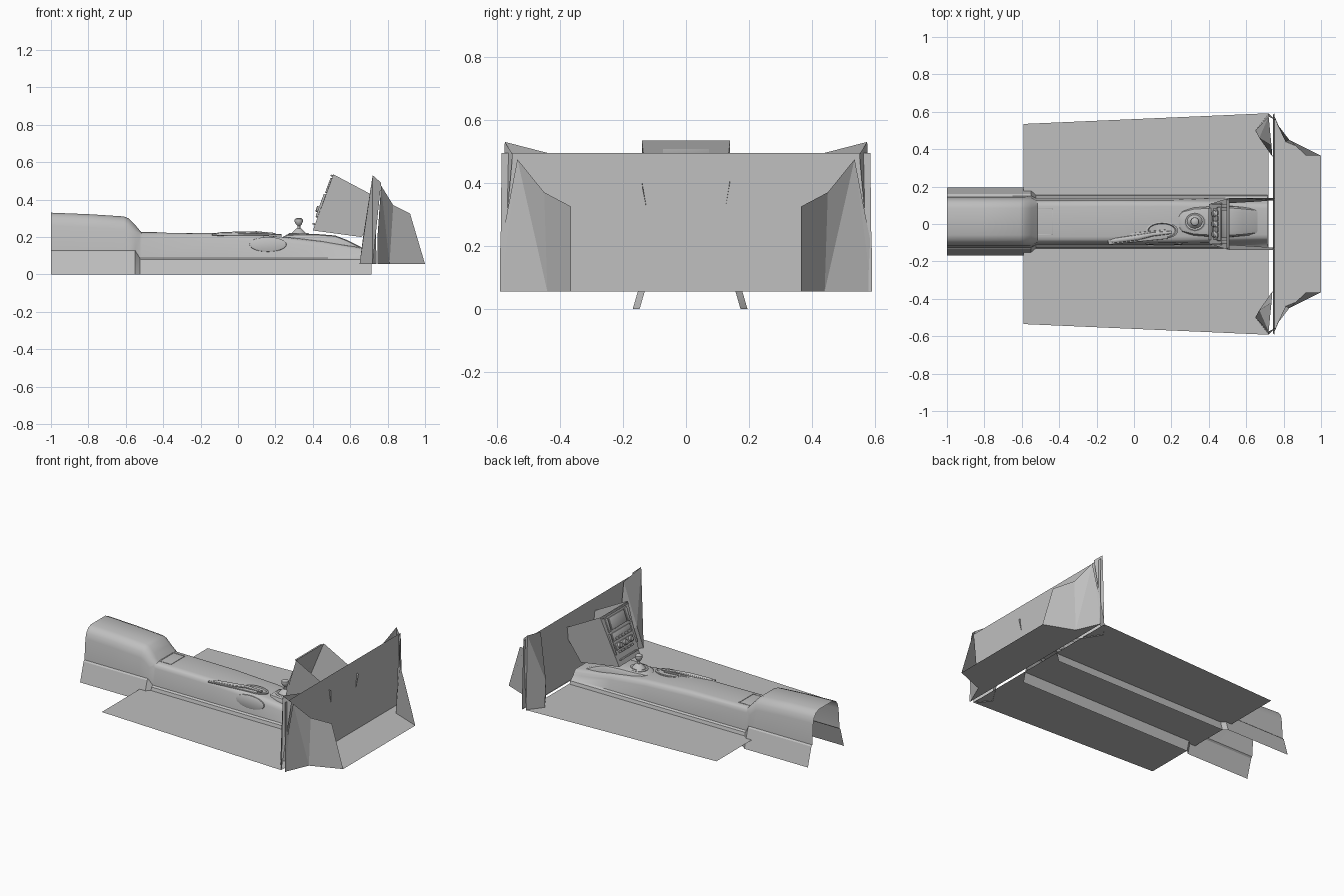
import bpy, bmesh, math
from mathutils import Vector, Matrix

cube = bpy.data.objects.get("Cube")
if cube:
    bpy.data.objects.remove(cube, do_unlink=True)

grey = bpy.data.materials.new("plain_grey")
grey.use_nodes = True
grey.diffuse_color = (0.52, 0.52, 0.52, 1)
grey.node_tree.nodes["Principled BSDF"].inputs["Base Color"].default_value = grey.diffuse_color
MID = 0.013      # sideways centre of the console


def finish(name, bm, smooth=None):
    bmesh.ops.recalc_face_normals(bm, faces=bm.faces)
    mesh = bpy.data.meshes.new(name)
    bm.to_mesh(mesh)
    bm.free()
    obj = bpy.data.objects.new(name, mesh)
    bpy.context.collection.objects.link(obj)
    mesh.materials.append(grey)
    if smooth:
        bpy.ops.object.select_all(action='DESELECT')
        obj.select_set(True)
        bpy.context.view_layer.objects.active = obj
        bpy.ops.object.shade_smooth_by_angle(angle=math.radians(smooth))
    return obj


def sheet(name, points, faces):
    bm = bmesh.new()
    verts = [bm.verts.new(p) for p in points]
    for f in faces:
        bm.faces.new([verts[i] for i in f])
    return finish(name, bm)


def loft(name, rings, closed=False, smooth=30):
    bm = bmesh.new()
    rows = [[bm.verts.new(p) for p in ring] for ring in rings]
    n = len(rows[0])
    for a, b in zip(rows, rows[1:]):
        for i in range(n if closed else n - 1):
            j = (i + 1) % n
            bm.faces.new((a[i], a[j], b[j], b[i]))
    if closed:
        bm.faces.new(rows[0])
        bm.faces.new(rows[-1])
    return finish(name, bm, smooth)


def box(name, size, matrix, bevel=0.003):
    bm = bmesh.new()
    bmesh.ops.create_cube(bm, size=1)
    bmesh.ops.scale(bm, vec=size, verts=bm.verts)
    bmesh.ops.bevel(bm, geom=bm.edges[:], offset=bevel, segments=2, affect='EDGES', profile=0.5)
    bm.transform(matrix)
    return finish(name, bm, 35)


def lathe(name, profile, matrix, stretch=(1, 1), sides=24):
    turns = [2 * math.pi * i / sides for i in range(sides)]
    return loft(name, [[matrix @ Vector((r * math.cos(t) * stretch[0], r * math.sin(t) * stretch[1], z))
                        for t in turns] for r, z in profile], True, 40)


def mirrored(points):
    return [(x, -y, z) for x, y, z in points]


# Floor pan and footwell floor
sheet("floor", [(-.59, -.535, .06), (.72, -.592, .06), (.72, .592, .06), (-.59, .535, .06)], [(0, 1, 2, 3)])
front = [(.745, .59, .055), (.81, .44, .055), (1, .365, .055)]
sheet("footwell_floor", front + mirrored(front)[::-1], [range(6)])

# Firewall
sheet("firewall", [(.75, -.59, .055), (.75, .59, .055), (.742, .585, .495), (.742, -.585, .495)], [(0, 1, 2, 3)])

# Footwell side walls and inner kick panels
wall = [(1, .365, .055), (.92, .365, .325), (.83, .45, .37), (.765, .535, .475),
        (.745, .59, .19), (.745, .59, .055), (.81, .44, .055)]
kick = [(.74, .36, .055), (.65, .5, .055), (.67, .46, .21), (.735, .42, .49),
        (.72, .575, .53), (.72, .59, .055), (.765, .55, .49)]
for side, flip in (("left", list), ("right", mirrored)):
    sheet(side + "_side_wall", flip(wall), [(0, 1, 2, 6), (6, 2, 3), (6, 3, 5), (5, 3, 4)])
    sheet(side + "_kick_panel", flip(kick), [(0, 1, 2), (0, 2, 3), (2, 4, 3), (1, 5, 4, 2), (5, 6, 4)])

# Console tunnel: half sections are (offset, height), mirrored into an arch
def arch(x, half):
    return [(x, MID - y, z) for y, z in half] + [(x, MID + y, z) for y, z in half[::-1]]


def rear(x, top):
    return arch(x, [(.182, 0), (.147, .12), (.138, .128), (.128, top - .07), (.118, top - .035),
                    (.1, top - .012), (.072, top)])


def middle(x, top, slim=0):
    return arch(x, [(.16, 0), (.137, .08), (.125, .088), (.115 - slim, top - .03), (.108 - slim, top - .013),
                    (.098 - slim, top - .004), (.08 - slim, top)])


loft("console_tunnel", [rear(-1, .33), rear(-.8, .322), rear(-.61, .31), rear(-.585, .3), rear(-.55, .265),
                        middle(-.525, .235), middle(-.515, .224), middle(-.1, .22), middle(.2, .205),
                        middle(.45, .178, .005), middle(.66, .142, .01), middle(.715, .135, .01)])

# Raised shifter housing on the front of the console
def housing(x, top, width):
    return arch(x, [(width, .13), (width * .95, top - .018), (width * .85, top - .005), (width * .6, top)])


loft("shifter_housing", [housing(.23, .195, .03), housing(.26, .212, .06), housing(.32, .216, .078),
                         housing(.42, .216, .085), housing(.52, .208, .085), housing(.58, .185, .08),
                         housing(.66, .145, .07)])

# Gear lever with boot ring
at = Matrix.Translation((.325, MID, .21))
lathe("shifter_ring", [(.058, 0), (.058, .006), (.05, .011), (.044, .008)], at, (1, .9))
lathe("shifter_boot", [(.044, .004), (.03, .02), (.013, .035)], at, (1, .9))
lathe("gear_lever", [(.008, .02), (.008, .05), (.016, .058), (.023, .074), (.021, .086), (.01, .092)], at)

# Parking brake lever, its trough and the cup recess beside it
path = [(-.13, -.09, .212, .006), (-.1, -.088, .214, .014), (.02, -.072, .218, .015), (.1, -.055, .222, .011),
        (.2, -.045, .215, .008)]
loft("brake_lever", [[(x, y + r * math.cos(t), z + .8 * r * math.sin(t))
                      for t in [math.pi * i / 6 for i in range(12)]] for x, y, z, r in path], True)
box("brake_trough", (.32, .05, .008), Matrix.Translation((.02, -.07, .212)) @ Matrix.Rotation(.1, 4, 'Z'))
lathe("cup_ring", [(.075, 0), (.075, .006), (.066, .009), (.06, .002)], Matrix.Translation((.15, -.035, .207)), (1.15, .6))
lathe("side_scoop", [(.1, 0), (.098, .006), (.085, .009)],
      Matrix.Translation((.16, -.102, .16)) @ Matrix.Rotation(math.radians(84), 4, 'X'), (1, .4))

# Ashtray rim at the rear of the console
tray = Matrix.Translation((-.475, MID, .222))
for sign in (-1, 1):
    box("ashtray_side", (.085, .006, .008), tray @ Matrix.Translation((0, sign * .07, 0)), .002)
    box("ashtray_end", (.006, .146, .008), tray @ Matrix.Translation((sign * .04, 0, 0)), .002)

# Centre stack: front plate with two open-backed side sheets
side = [(.4, .105, .235), (.51, .14, .535), (.755, .14, .405), (.748, .127, .33), (.66, .12, .2)]
sheet("centre_stack", side + mirrored(side), [(0, 1, 2, 3, 4), (5, 6, 7, 8, 9), (0, 1, 6, 5)])

# Controls lie on the tilted plate: local x is depth, y across, z up the plate
plate = Matrix.Translation((.4, 0, .235)) @ Matrix.Rotation(math.atan2(.11, .3), 4, 'Y')


def control(name, y, z, wide, high, deep=.008):
    box(name, (deep, wide, high), plate @ Matrix.Translation((-deep / 2, y, z)), .002)


control("screen", 0, .255, .15, .075)
for sign in (-1, 1):
    control("screen_button_column", sign * .097, .255, .022, .085)
    control("stack_trim", sign * .108, .14, .008, .13, .012)
control("radio", 0, .175, .18, .05)
control("climate_panel", 0, .115, .17, .04)
control("lower_tray_lip", 0, .035, .17, .008, .014)
control("stack_top_lip", 0, .31, .26, .008, .012)
for i in range(5):
    control("radio_button", -.06 + i * .03, .163, .022, .012, .013)
    control("climate_button", -.06 + i * .03, .078, .022, .012, .009)
for i in (-1, 0, 1):
    lathe("climate_knob", [(.017, 0), (.016, .014), (.013, .017)],
          plate @ Matrix.Translation((-.006, i * .055, .116)) @ Matrix.Rotation(-math.pi / 2, 4, 'Y'))
